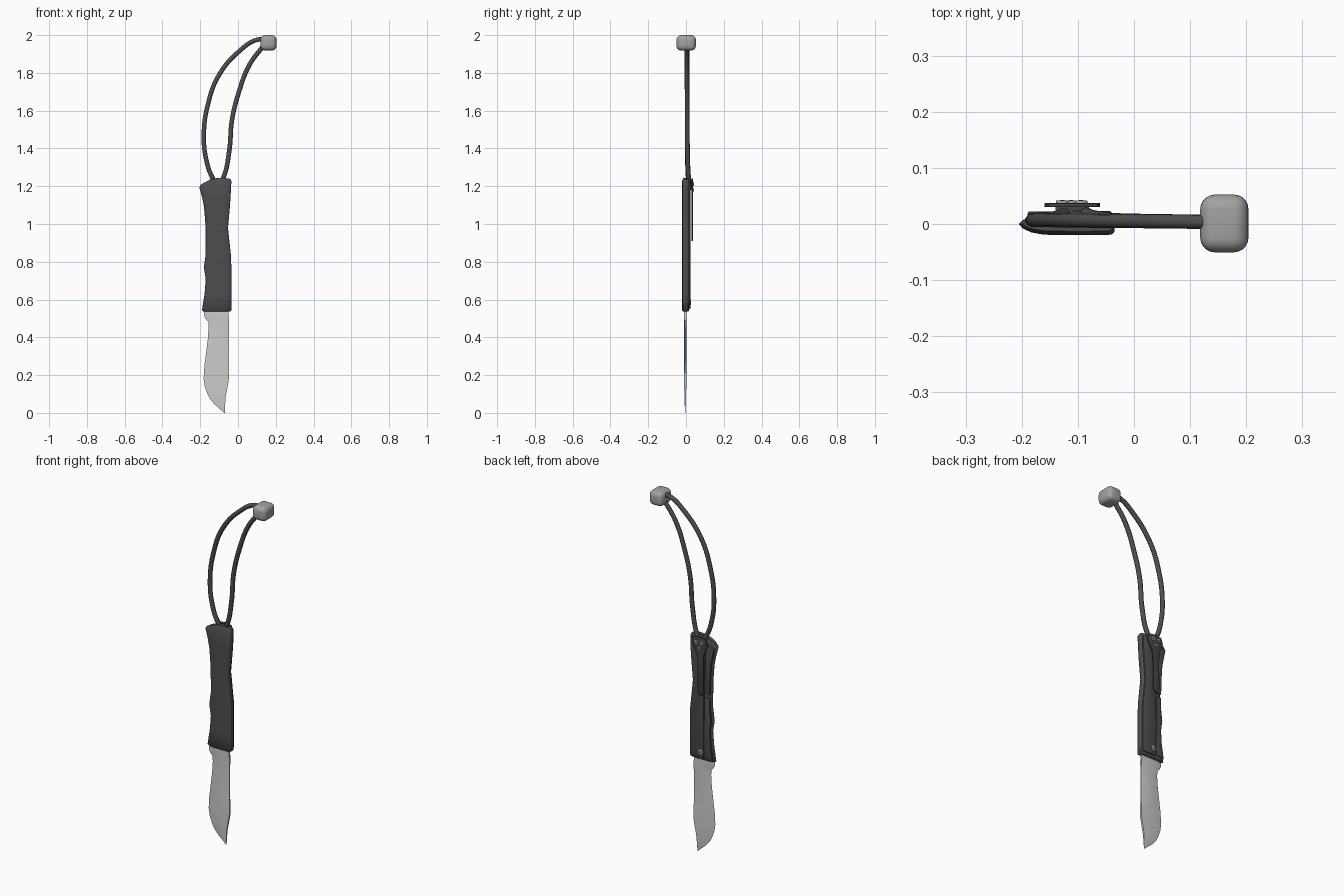
import bpy, bmesh, math
from mathutils import Vector

if "Cube" in bpy.data.objects:
    bpy.data.objects.remove(bpy.data.objects["Cube"])


def material(name, v):
    m = bpy.data.materials.new(name)
    m.diffuse_color = (v, v, v, 1)
    m.use_nodes = True
    m.node_tree.nodes["Principled BSDF"].inputs["Base Color"].default_value = m.diffuse_color
    return m


DARK = material("charcoal handle", 0.075)
BLACK = material("dark hardware", 0.055)
CORD = material("cord grey", 0.075)
STEEL = material("blade steel", 0.60)
METAL = material("bead metal", 0.36)


def finish(ob, mat, bevel=0, segs=2, angle=35):
    if bevel:
        b = ob.modifiers.new("bevel", 'BEVEL')
        b.width, b.segments = bevel, segs
        b.limit_method = 'ANGLE'
    bpy.ops.object.select_all(action='DESELECT')
    ob.select_set(True)
    bpy.context.view_layer.objects.active = ob
    bpy.ops.object.convert(target='MESH')
    ob = bpy.context.view_layer.objects.active
    ob.data.materials.clear()
    ob.data.materials.append(mat)
    bpy.ops.object.shade_smooth_by_angle(angle=math.radians(angle))
    return ob


def from_bmesh(name, bm):
    bmesh.ops.recalc_face_normals(bm, faces=bm.faces)
    me = bpy.data.meshes.new(name)
    bm.to_mesh(me)
    bm.free()
    ob = bpy.data.objects.new(name, me)
    bpy.context.collection.objects.link(ob)
    return ob


def loft(name, rings):
    bm = bmesh.new()
    vs = [[bm.verts.new(p) for p in r] for r in rings]
    n = len(vs[0])
    for a, b in zip(vs, vs[1:]):
        for i in range(n):
            j = (i + 1) % n
            bm.faces.new((a[i], a[j], b[j], b[i]))
    bm.faces.new(vs[0])
    bm.faces.new(vs[-1])
    return from_bmesh(name, bm)


def plate(name, pts, y0, y1, mat, bevel=0.003):
    # x-z outline extruded in y
    bm = bmesh.new()
    f = bm.faces.new([bm.verts.new((x, y0, z)) for x, z in pts])
    g = bmesh.ops.extrude_face_region(bm, geom=[f])
    bmesh.ops.translate(bm, vec=(0, y1 - y0, 0),
                        verts=[v for v in g['geom'] if isinstance(v, bmesh.types.BMVert)])
    return finish(from_bmesh(name, bm), mat, bevel)


# Handle body: rows of (left x, left z, right x, right z, bulge, depth scale)
rows = [(-.183, .537, -.042, .537, 0, .7), (-.191, .543, -.035, .543, 0, 1),
        (-.177, .63, -.035, .63, 0, 1), (-.171, .71, -.035, .71, 0, 1),
        (-.181, .77, -.035, .77, 0, 1), (-.171, .84, -.038, .84, 0, 1),
        (-.171, .98, -.053, .98, 0, 1), (-.180, 1.09, -.043, 1.09, 0, 1),
        (-.190, 1.14, -.039, 1.15, 0, 1), (-.205, 1.195, -.035, 1.225, .018, 1),
        (-.198, 1.207, -.039, 1.238, .02, .65)]
rings = []
for xl, zl, xr, zr, bulge, s in rows:
    w = xr - xl
    section = [(0, 0), (.04, -.008), (.13, -.015), (.26, -.019), (.5, -.02), (.75, -.02),
               (.96, -.019), (1, -.014), (1, .011), (.96, .016), (.75, .017),
               (.5, .017), (.26, .017), (.13, .014), (.04, .007)]
    rings.append([(xl + t * w, y * s, zl + t * (zr - zl) + bulge * 4 * t * (1 - t))
                  for t, y in section])
finish(loft("handle_body", rings), DARK, angle=50)

# Raised back plates with grooves between them
plate("back_plate", [(-.125, .55), (-.04, .55), (-.04, .81), (-.058, .98), (-.045, 1.13),
                     (-.042, 1.22), (-.09, 1.235), (-.14, 1.215), (-.134, 1.1),
                     (-.128, .9)], .012, .023, DARK)
plate("upper_back_strip", [(-.134, .92), (-.162, .92), (-.164, 1.0), (-.17, 1.09),
                           (-.19, 1.185), (-.147, 1.205), (-.140, 1.1)], .010, .022, DARK)
plate("lower_back_strip", [(-.131, .56), (-.18, .55), (-.167, .63), (-.162, .71),
                           (-.17, .77), (-.162, .84), (-.162, .90), (-.134, .90)],
      .010, .021, DARK)

# Pocket clip on the back
plate("pocket_clip", [(-.065, 1.235), (-.060, 1.20), (-.075, 1.175), (-.092, 1.14),
                      (-.098, 1.08), (-.098, .93), (-.108, .91), (-.128, .91),
                      (-.137, .93), (-.135, 1.08), (-.137, 1.14), (-.150, 1.175),
                      (-.160, 1.20), (-.150, 1.235), (-.11, 1.242)], .030, .0375, BLACK, .002)
plate("clip_spacer", [(-.08, 1.225), (-.08, 1.18), (-.14, 1.18), (-.14, 1.225)],
      .018, .031, BLACK, .001)


def screw(name, x, y, z, r):
    bpy.ops.mesh.primitive_cylinder_add(vertices=20, radius=r, depth=.008,
                                        location=(x, y, z), rotation=(math.pi / 2, 0, 0))
    ob = bpy.context.object
    ob.name = name
    finish(ob, METAL, .0015)
    # dark drive socket
    bpy.ops.mesh.primitive_cylinder_add(vertices=6, radius=r * .45, depth=.001,
                                        location=(x, y + .0042, z), rotation=(math.pi / 2, 0, 0))
    bpy.context.object.name = name + "_socket"
    finish(bpy.context.object, BLACK)


screw("clip_screw_left", -.128, .038, 1.212, .011)
screw("clip_screw_right", -.094, .038, 1.212, .011)
screw("clip_screw_lower", -.112, .038, 1.180, .009)
screw("pivot_screw", -.110, .023, .585, .015)

# Blade: rows of (z, edge x, grind x, spine x, half thickness, spine half thickness)
blade = [(.575, -.180, -.150, -.050, .0055, .0055), (.515, -.180, -.150, -.050, .0055, .0055),
         (.498, -.172, -.140, -.048, .0055, .0055), (.482, -.157, -.125, -.048, .0055, .0045),
         (.45, -.156, -.120, -.048, .0055, .002), (.39, -.160, -.121, -.048, .0055, .002),
         (.27, -.175, -.130, -.048, .0055, .002), (.25, -.178, -.132, -.048, .0055, .005),
         (.18, -.182, -.136, -.048, .0055, .0055), (.14, -.176, -.130, -.055, .0055, .0055),
         (.10, -.162, -.118, -.063, .005, .005), (.075, -.149, -.108, -.066, .0045, .004),
         (.045, -.124, -.098, -.068, .003, .003), (.02, -.095, -.084, -.069, .002, .002),
         (0, -.0735, -.0725, -.070, .0008, .0008)]
rings = []
for z, e, g, s, h, hs in blade:
    m = s - (s - g) * .4
    half = [(g, h), (m, h), (s, hs)]
    ring = [(e, 0)] + [(x, -y) for x, y in half] + [(x, y) for x, y in reversed(half)]
    rings.append([(x, y - .004, z) for x, y in ring])
finish(loft("blade", rings), STEEL, angle=12)

# Lanyard cord: one strand looping through the handle top
path = [(.15, .004, 1.975), (.10, .004, 1.975), (.01, .005, 1.918), (-.10, .006, 1.79),
        (-.16, .007, 1.63), (-.181, .007, 1.47), (-.168, .008, 1.34), (-.135, .012, 1.245),
        (-.104, .020, 1.205), (-.078, .014, 1.245), (-.046, .008, 1.39), (-.032, .007, 1.55),
        (.002, .006, 1.69), (.062, .005, 1.845), (.14, .004, 1.95)]
cu = bpy.data.curves.new("lanyard_cord", 'CURVE')
cu.dimensions = '3D'
cu.bevel_depth, cu.bevel_resolution, cu.resolution_u = .0125, 3, 8
cu.use_fill_caps = True
sp = cu.splines.new('BEZIER')
sp.bezier_points.add(len(path) - 1)
for bp, p in zip(sp.bezier_points, path):
    bp.co = Vector(p)
    bp.handle_left_type = bp.handle_right_type = 'AUTO'
cord = bpy.data.objects.new("lanyard_cord", cu)
bpy.context.collection.objects.link(cord)
finish(cord, CORD, angle=60)

# Rounded bead at the end of the cord
bpy.ops.mesh.primitive_cube_add(size=1, location=(.161, .001, 1.959))
bead = bpy.context.object
bead.name = "lanyard_bead"
bead.scale = (.086, .103, .082)
bpy.ops.object.transform_apply(location=False, rotation=False, scale=True)
finish(bead, METAL, .026, 5, 60)
